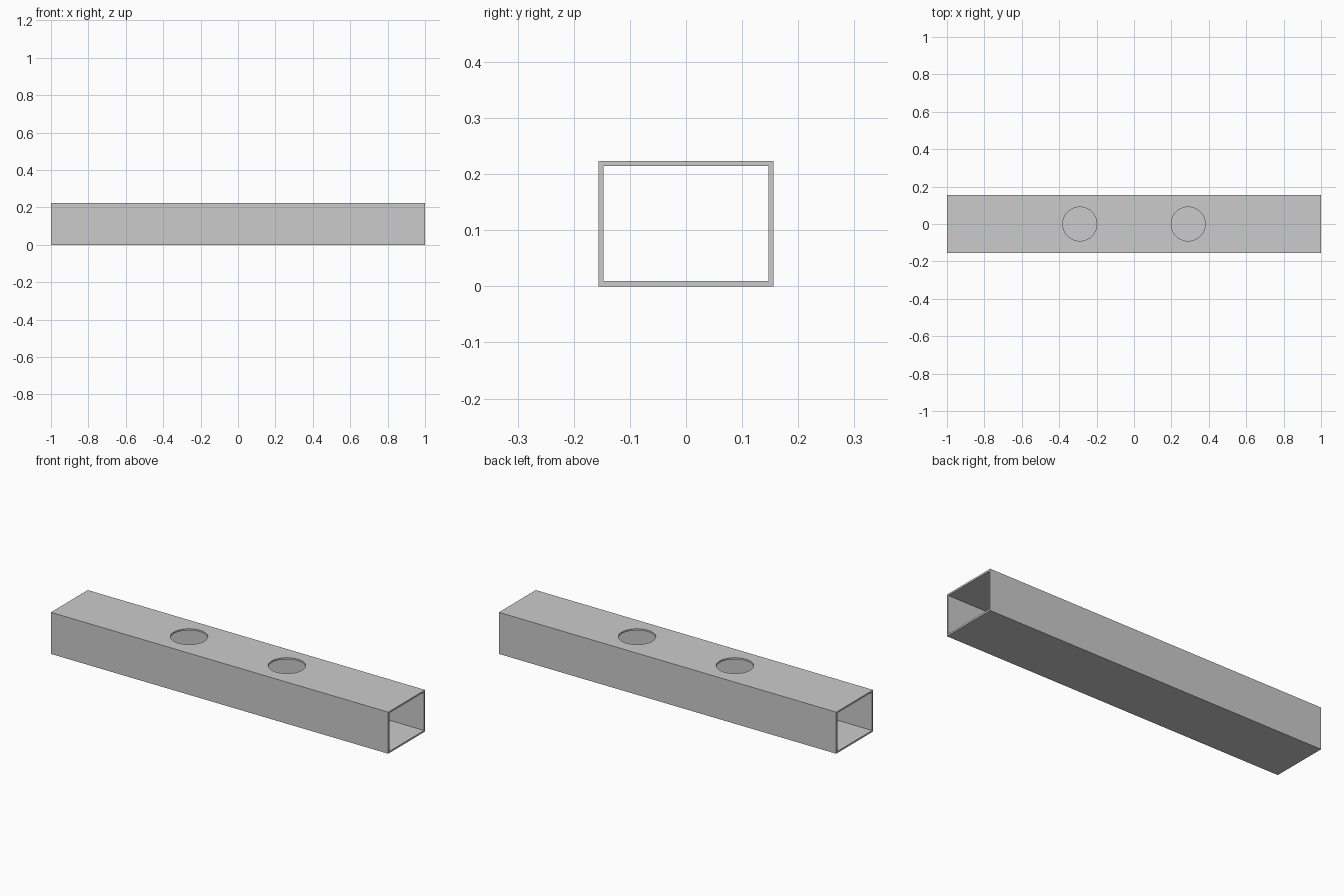
import bpy, bmesh

if "Cube" in bpy.data.objects:
    bpy.data.objects.remove(bpy.data.objects["Cube"])

LENGTH, WIDTH, HEIGHT, WALL = 2.0, 0.312, 0.223, 0.009
HOLE_X, HOLE_R = 0.29, 0.091


def rect(bm, inset):
    y, lo, hi = WIDTH / 2 - inset, inset, HEIGHT - inset
    return [bm.verts.new((-LENGTH / 2, a, b))
            for a, b in ((-y, lo), (y, lo), (y, hi), (-y, hi))]


# Rectangular tube: ring profile extruded along x, open at both ends
bm = bmesh.new()
outer, inner = rect(bm, 0), rect(bm, WALL)
ring = [bm.faces.new((outer[i], outer[(i + 1) % 4], inner[(i + 1) % 4], inner[i]))
        for i in range(4)]
ext = bmesh.ops.extrude_face_region(bm, geom=ring, use_keep_orig=True)
moved = [g for g in ext["geom"] if isinstance(g, bmesh.types.BMVert)]
bmesh.ops.translate(bm, verts=moved, vec=(LENGTH, 0, 0))
bmesh.ops.recalc_face_normals(bm, faces=bm.faces)
mesh = bpy.data.meshes.new("box_tube")
bm.to_mesh(mesh)
bm.free()
tube = bpy.data.objects.new("box_tube", mesh)
bpy.context.collection.objects.link(tube)

# Two round holes through the top wall only
for side in (-1, 1):
    bpy.ops.mesh.primitive_cylinder_add(vertices=64, radius=HOLE_R, depth=0.1,
                                        location=(side * HOLE_X, 0, HEIGHT))
    cutter = bpy.context.object
    cutter.name = "hole_cutter"
    mod = tube.modifiers.new("hole", "BOOLEAN")
    mod.operation, mod.solver, mod.object = "DIFFERENCE", "EXACT", cutter
    bpy.context.view_layer.objects.active = tube
    bpy.ops.object.modifier_apply(modifier=mod.name)
    bpy.data.objects.remove(cutter, do_unlink=True)

# Smooth hole rims, sharp tube edges
bpy.ops.object.select_all(action="DESELECT")
tube.select_set(True)
bpy.context.view_layer.objects.active = tube
bpy.ops.object.shade_smooth_by_angle()
